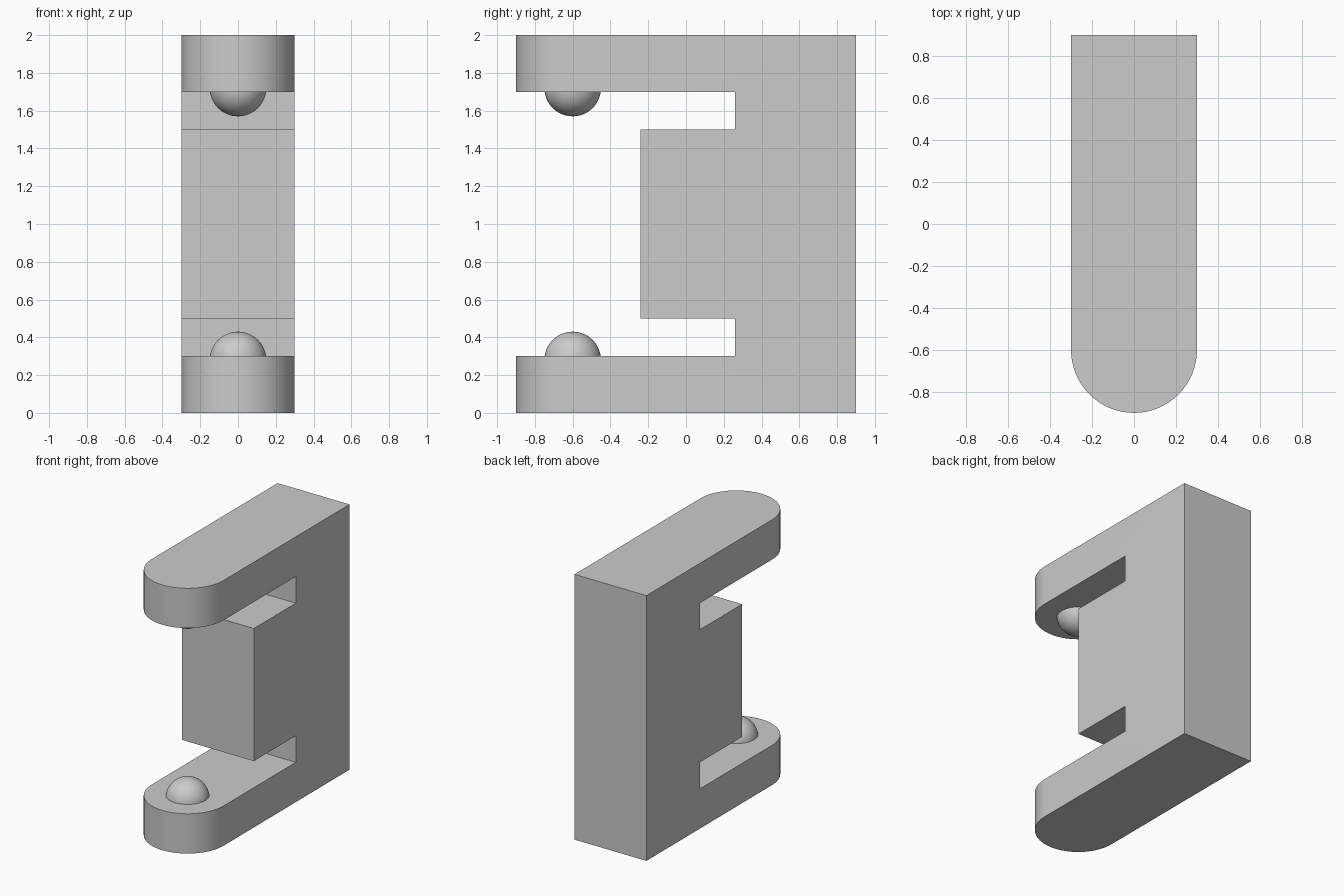
import bpy
import bmesh
from mathutils import Matrix, Vector

cube = bpy.data.objects.get("Cube")
if cube:
    bpy.data.objects.remove(cube, do_unlink=True)

GREY = (0.6, 0.6, 0.6, 1.0)
grey = bpy.data.materials.new("plain_grey")
grey.use_nodes = True
grey.diffuse_color = GREY
grey.node_tree.nodes["Principled BSDF"].inputs["Base Color"].default_value = GREY

HALF_WIDTH = 0.3
FRONT, BACK = -0.9, 0.9
HEIGHT = 2.0
ARM = 0.3            # arm thickness
SLOT_TOP = 0.5       # upper side of the lower slot
SLOT_BACK = 0.26
BLOCK_FRONT = -0.24


def finish(bm, name):
    bmesh.ops.recalc_face_normals(bm, faces=bm.faces)
    mesh = bpy.data.meshes.new(name)
    bm.to_mesh(mesh)
    bm.free()
    mesh.materials.append(grey)
    obj = bpy.data.objects.new(name, mesh)
    bpy.context.collection.objects.link(obj)
    bpy.ops.object.select_all(action="DESELECT")
    obj.select_set(True)
    bpy.context.view_layer.objects.active = obj
    bpy.ops.object.shade_smooth_by_angle(angle=0.6)
    return obj


# Bracket: side profile, lower half mirrored to the upper half
lower = [(BACK, 0), (FRONT, 0), (FRONT, ARM), (SLOT_BACK, ARM),
         (SLOT_BACK, SLOT_TOP), (BLOCK_FRONT, SLOT_TOP)]
profile = lower + [(y, HEIGHT - z) for y, z in reversed(lower)]

bm = bmesh.new()
side = bm.faces.new([bm.verts.new((-HALF_WIDTH, y, z)) for y, z in profile])
ext = bmesh.ops.extrude_face_region(bm, geom=[side])
bmesh.ops.translate(bm, vec=(2 * HALF_WIDTH, 0, 0),
                    verts=[g for g in ext["geom"] if isinstance(g, bmesh.types.BMVert)])
bmesh.ops.recalc_face_normals(bm, faces=bm.faces)

# Round the arm tips into half circles
tips = [e for e in bm.edges
        if all(abs(v.co.y - FRONT) < 1e-4 for v in e.verts)
        and abs(e.verts[0].co.x - e.verts[1].co.x) < 1e-4]
bmesh.ops.bevel(bm, geom=tips, offset=HALF_WIDTH, offset_type="OFFSET",
                segments=16, profile=0.5, affect="EDGES", clamp_overlap=False)
bmesh.ops.remove_doubles(bm, verts=bm.verts, dist=1e-4)
finish(bm, "bracket")

# Domed studs on the facing sides of the arms
for name, centre, face, direction in (
        ("lower_stud", 0.28, ARM, 1),
        ("upper_stud", HEIGHT - 0.28, HEIGHT - ARM, -1)):
    bm = bmesh.new()
    bmesh.ops.create_uvsphere(bm, u_segments=48, v_segments=24, radius=0.15,
                              matrix=Matrix.Translation((0, -0.6, centre)))
    bmesh.ops.bisect_plane(bm, geom=bm.verts[:] + bm.edges[:] + bm.faces[:],
                           plane_co=Vector((0, 0, face - 0.005 * direction)),
                           plane_no=Vector((0, 0, direction)), clear_inner=True)
    bmesh.ops.holes_fill(bm, edges=[e for e in bm.edges if e.is_boundary])
    finish(bm, name)
